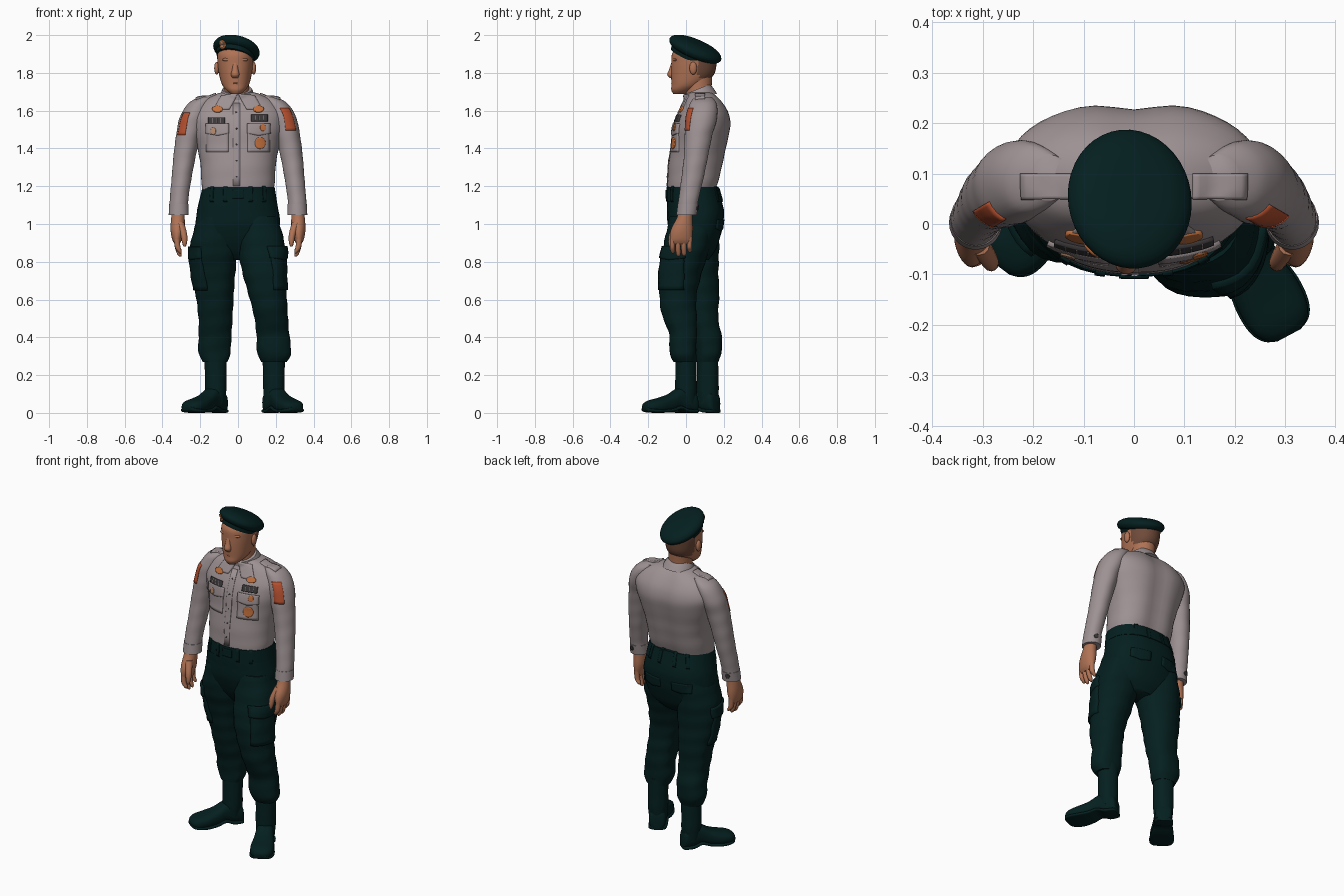
import bpy, bmesh
from math import sin, cos, pi, exp, sqrt, radians, copysign
from mathutils import Matrix, Vector
from mathutils.bvhtree import BVHTree

if "Cube" in bpy.data.objects:
    bpy.data.objects.remove(bpy.data.objects["Cube"])


def material(name, *rgb):
    m = bpy.data.materials.new(name)
    m.use_nodes = True
    m.diffuse_color = (*rgb, 1)
    m.node_tree.nodes["Principled BSDF"].inputs["Base Color"].default_value = (*rgb, 1)
    return m


SHIRT = material("grey shirt cloth", .34, .285, .292)
GREEN = material("dark green cloth", .0015, .014, .014)
SKIN = material("skin", .43, .17, .09)
HAIR = material("short brown hair", .16, .07, .042)
ORANGE = material("orange badge", .54, .16, .045)
RED = material("red sleeve patch", .46, .08, .028)
DARK = material("dark ribbon", .045, .04, .042)
TAN = material("tan metal", .45, .25, .15)

surfaces = []  # ray targets that fitted plates are laid on


def finish(name, bm, mat, angle=50):
    bmesh.ops.recalc_face_normals(bm, faces=bm.faces)
    mesh = bpy.data.meshes.new(name)
    bm.to_mesh(mesh)
    bm.free()
    mesh.materials.append(mat)
    mesh.shade_smooth()
    mesh.set_sharp_from_angle(angle=radians(angle))
    obj = bpy.data.objects.new(name, mesh)
    bpy.context.collection.objects.link(obj)
    return obj


def spline(rings, steps):
    """Catmull-Rom interpolation between rings."""
    rows = [Vector(r) for r in rings]
    out = []
    for i in range(len(rows) - 1):
        a, b, c = rows[max(i - 1, 0)], rows[i], rows[i + 1]
        d = rows[min(i + 2, len(rows) - 1)]
        for k in range(steps):
            t = k / steps
            out.append(b + (c - a) * (t / 2) + (a * 2 - b * 5 + c * 4 - d) * (t * t / 2)
                       + (b * 3 - a - c * 3 + d) * (t ** 3 / 2))
    return out + [rows[-1]]


def loft(name, rings, mat, power=2.0, sides=28, steps=4, fold=0, groove=0, matrix=None):
    """Skin over oval rings given as (x, y, z, half width, half depth)."""
    bm = bmesh.new()
    loops = []
    for x, y, z, rx, ry in spline(rings, steps):
        loop = []
        for k in range(sides):
            a = 2 * pi * k / sides
            c, s = cos(a), sin(a)
            w = 1 + fold * sin(2 * a + 30 * z) * cos(38 * z - 3 * a)
            px = rx * w * copysign(abs(c) ** (2 / power), c)
            py = ry * w * copysign(abs(s) ** (2 / power), s)
            if s > 0:
                py -= groove * exp(-(px / .06) ** 2)
            loop.append(bm.verts.new((x + px, y + py, z)))
        loops.append(loop)
    for lo, hi in zip(loops, loops[1:]):
        for k in range(sides):
            j = (k + 1) % sides
            bm.faces.new((lo[k], lo[j], hi[j], hi[k]))
    bm.faces.new(loops[0])
    bm.faces.new(loops[-1])
    if matrix:
        bm.transform(matrix)
    surfaces.append(BVHTree.FromBMesh(bm))
    return finish(name, bm, mat)


def ball(name, at, size, mat):
    bm = bmesh.new()
    bmesh.ops.create_uvsphere(bm, u_segments=16, v_segments=10, radius=1)
    bm.transform(Matrix.Translation(at) @ Matrix.Diagonal((*size, 1)))
    return finish(name, bm, mat)


def plate(name, at, facing, w, h, mat, raised=.004, disc=False, shear=0, point=0):
    """Thin patch wrapped on whatever surface lies behind it."""
    facing = Vector(facing).normalized()
    up = Vector((0, 1, 0)) if abs(facing.z) > .9 else Vector((0, 0, 1))
    right = up.cross(facing).normalized()
    up = facing.cross(right)
    bm = bmesh.new()
    bmesh.ops.create_grid(bm, x_segments=8, y_segments=8, size=1)
    for v in bm.verts:
        a, b = v.co.x, v.co.y
        if disc:
            a, b = a * sqrt(1 - b * b / 2), b * sqrt(1 - a * a / 2)
        if b < 0:
            b *= 1 + point * (1 - abs(a))
        p = Vector(at) + right * (a * w / 2 + shear * b) + up * (b * h / 2)
        start = p + facing * .3
        hits = [t.ray_cast(start, -facing, .5) for t in surfaces]
        hits = [hit for hit in hits if hit[0]]
        v.co = min(hits, key=lambda hit: hit[3])[0] if hits else p
    obj = finish(name, bm, mat, 35)
    mod = obj.modifiers.new("thickness", 'SOLIDIFY')
    mod.thickness, mod.offset = raised * 2, 0
    return obj


def mirrored(rings, s):
    return [(s * r[0], *r[1:]) for r in rings]


SIDES = (("left", 1), ("right", -1))
FRONT, BACK = (0, -1, 0), (0, 1, 0)

# Trousers
loft("trouser_seat", [(0, .06, .81, .1, .06), (0, .055, .87, .185, .105), (0, .05, .98, .222, .143),
                      (0, .05, 1.08, .214, .15), (0, .035, 1.19, .188, .133)], GREEN, 2.3, fold=.01)
LEFT_LEG = [(.11, .035, 1.04, .1, .12), (.125, .005, .89, .125, .125), (.136, -.03, .75, .115, .115),
            (.156, -.043, .62, .1, .098), (.172, -.035, .52, .09, .092), (.184, -.015, .42, .087, .074),
            (.192, -.016, .32, .09, .07), (.192, -.005, .27, .068, .06)]
RIGHT_LEG = [(-.11, .05, 1.04, .1, .125), (-.125, .05, .89, .125, .124), (-.13, .065, .75, .116, .105),
             (-.125, .08, .62, .1, .095), (-.12, .092, .5, .09, .08), (-.122, .115, .4, .087, .076),
             (-.124, .12, .32, .085, .068), (-.12, .115, .27, .065, .058)]
for (side, s), rings in zip(SIDES, (LEFT_LEG, RIGHT_LEG)):
    loft(side + "_trouser_leg", rings, GREEN, 2.2, steps=7, fold=.035)

# Boots: shaft, then a foot swept from heel to toe
for side, x, y, dx, dy in (("left", .19, 0, .47, -.883), ("right", -.118, .115, -.6, -.8)):
    loft(side + "_boot_shaft", [(x, y, .31, .06, .056), (x, y, .2, .057, .056),
                                (x, y, .12, .056, .058), (x, y, .05, .05, .052)], GREEN, fold=.015)
    frame = Matrix(((-dy, 0, dx, x), (dx, 0, dy, y), (0, 1, 0, 0), (0, 0, 0, 1)))
    foot = [(-.058, .03, 0, .07), (-.045, .046, 0, .11), (.005, .05, .002, .14), (.05, .05, .018, .13),
            (.1, .057, .005, .1), (.16, .066, 0, .08), (.21, .062, .002, .068), (.238, .046, .006, .055),
            (.25, .022, .014, .042)]
    loft(side + "_boot_foot", [(0, (lo + hi) / 2, u, w, (hi - lo) / 2) for u, w, lo, hi in foot],
         GREEN, 2.6, matrix=frame)
    loft(side + "_boot_sole", [(0, lo + .01, u, w + .004, .01) for u, w, lo, hi in foot],
         GREEN, 4, matrix=frame)

# Shirt body and sleeves
loft("shirt_body", [(0, .033, 1.18, .189, .132), (0, .042, 1.23, .195, .14), (0, .055, 1.32, .2, .148),
                    (0, .071, 1.41, .218, .15), (0, .086, 1.51, .245, .155), (0, .095, 1.58, .25, .14),
                    (0, .093, 1.645, .205, .106), (0, .085, 1.685, .125, .078), (0, .075, 1.7, .07, .06)],
     SHIRT, 2.3, sides=48, fold=.008, groove=.016)
SLEEVE = [(.165, .092, 1.672, .04, .045), (.203, .09, 1.638, .06, .07), (.238, .082, 1.565, .07, .082),
          (.263, .066, 1.47, .065, .073), (.283, .053, 1.36, .059, .064), (.298, .036, 1.25, .053, .059),
          (.312, .014, 1.13, .049, .053), (.314, .004, 1.05, .05, .052)]
for side, s in SIDES:
    loft(side + "_sleeve", mirrored(SLEEVE, s), SHIRT, steps=7, fold=.02)
    loft(side + "_cuff", mirrored([(.313, .011, 1.105, .051, .055), (.314, .003, 1.047, .053, .054)], s), SHIRT)
    plate(side + "_cuff_button", (s * .325, .055, 1.085), (s * .3, 1, 0), .026, .026, DARK, .004, True)

# Belt with loops and buckle
loft("belt", [(.003, .035, 1.195, .191, .138), (0, .045, 1.12, .206, .15)], GREEN, 2.35, sides=40)
for i, a in enumerate((-.75, -.35, .35, .75, 2.5, 2.9, 3.4, 3.8)):
    plate(f"belt_loop_{i}", (.19 * sin(a), .04 - .14 * cos(a), 1.158), (sin(a), -cos(a), 0),
          .02, .08, GREEN, .004)
plate("belt_buckle", (0, -.1, 1.158), FRONT, .06, .045, GREEN, .005)

# Trouser pockets
for side, s in SIDES:
    y = -.03 - s * .05
    plate(side + "_cargo_pocket", (s * .225, y, .75), (s * .75, -.66, 0), .14, .2, GREEN, .009)
    plate(side + "_cargo_flap", (s * .225, y, .85), (s * .75, -.66, 0), .15, .06, GREEN, .013, point=.3)
    plate(side + "_back_pocket_flap", (s * .1, .19, 1.0), BACK, .12, .05, GREEN, .006, point=.5)

# Collar, neck and shoulder straps
loft("collar_band", [(0, 0, -.035, .098, .09), (0, 0, 0, .088, .082), (0, 0, .025, .078, .074)], SHIRT,
     matrix=Matrix.Translation((-.004, .068, 1.69)) @ Matrix.Rotation(.38, 4, 'X'))
plate("shirt_placket", (-.008, -.06, 1.42), FRONT, .036, .44, SHIRT, .003)
for side, s in SIDES:
    plate(side + "_collar_wing", (s * .066, -.02, 1.648), (0, -1, .4), .085, .085, SHIRT, .006,
          shear=-s * .022)
    plate(side + "_shoulder_strap", (s * .165, .075, 1.66), (s * .3, 0, 1), .11, .05, SHIRT, .007)
    # Chest pockets and insignia
    plate(side + "_chest_pocket", (s * .108, -.06, 1.44), FRONT, .115, .12, SHIRT, .005)
    plate(side + "_chest_flap", (s * .108, -.06, 1.505), FRONT, .122, .05, SHIRT, .009, point=.5)
    z = 1.552 + s * .007
    plate(side + "_ribbon_bar", (s * .112, -.05, z), FRONT, .088, .034, DARK, .008)
    plate(side + "_collar_badge", (s * .108, -.03, 1.606), FRONT, .054, .032, ORANGE, .009, True)
    plate(side + "_sleeve_patch", (s * .29, .008 - s * .008, 1.542 + s * .012), (s * .86, -.5, 0),
          .046, .118, RED, .003)
    plate(side + "_pocket_badge", (s * .128, -.06, 1.5 + s * .009), FRONT, .028, .036,
          ORANGE if s > 0 else TAN, .013, True)
    for i in range(3):
        plate(f"{side}_ribbon_stripe_{i}", (s * (.09 + .022 * i), -.05, z), FRONT,
              .003, .026, SHIRT, .009)
plate("large_medal", (.115, -.06, 1.428), FRONT, .054, .062, ORANGE, .01, True)
for i in range(5):
    plate(f"shirt_button_{i}", (-.008, -.06, 1.25 + .085 * i), FRONT, .009, .009, DARK, .005, True)

# Hands
PALM = [(.315, 0, 1.08, .032, .035), (.318, -.008, 1.03, .036, .042), (.32, -.022, .97, .037, .058),
        (.323, -.027, .92, .026, .058), (.322, -.027, .895, .014, .05)]
THUMB = [(.308, -.04, 1.01, .022, .022), (.288, -.07, .95, .018, .018),
         (.283, -.08, .905, .014, .014), (.283, -.082, .88, .006, .006)]
for side, s in SIDES:
    loft(side + "_palm", mirrored(PALM, s), SKIN)
    loft(side + "_thumb", mirrored(THUMB, s), SKIN, sides=12)
    for i, tip in enumerate((.845, .828, .83, .85)):
        y = -.07 + .03 * i
        finger = [(.324, y, .93, .015, .014), (.32, y - .002, .88, .015, .014),
                  (.31, y, tip + .012, .012, .012), (.305, y, tip, .005, .005)]
        loft(f"{side}_finger_{i}", mirrored(finger, s), SKIN, sides=12)

# Head: the rear of the scalp is cropped hair
loft("neck", [(-.005, .075, 1.63, .07, .07), (-.008, .066, 1.71, .066, .07),
              (-.012, .062, 1.8, .068, .078)], SKIN)
head = loft("head", [(-.012, -.035, 1.688, .026, .032), (-.012, -.018, 1.71, .052, .06),
                     (-.013, .008, 1.74, .072, .085), (-.014, .034, 1.79, .086, .113),
                     (-.014, .042, 1.85, .094, .12), (-.014, .042, 1.9, .094, .116),
                     (-.014, .03, 1.935, .07, .08)], SKIN, 2.15, sides=36, steps=6)
head.data.materials.append(HAIR)
for f in head.data.polygons:
    f.material_index = int(f.center.y > .065 and f.center.z > 1.77)
loft("nose", [(-.015, -.066, 1.865, .012, .008), (-.015, -.073, 1.82, .017, .016),
              (-.015, -.079, 1.79, .022, .021), (-.015, -.072, 1.772, .015, .012)], SKIN, sides=14)
ball("lips", (-.014, -.061, 1.745), (.028, .018, .008), SKIN)
ball("chin", (-.013, -.053, 1.712), (.026, .022, .017), SKIN)
for side, s in SIDES:
    ball(side + "_ear", (-.015 + s * .098, .038, 1.825), (.013, .02, .034), SKIN)
    ball(side + "_brow", (-.015 + s * .036, -.055, 1.87), (.032, .015, .01), SKIN)

# Beret, tipped to the back and to one side
tilt = Matrix.Translation((-.008, .05, 1.926)) @ Matrix.Rotation(-.4, 4, 'X') @ Matrix.Rotation(.2, 4, 'Y')
loft("beret_crown", [(0, 0, -.03, .105, .118), (0, 0, -.02, .118, .138), (0, 0, 0, .125, .148),
                     (0, 0, .022, .112, .132), (0, 0, .038, .075, .09), (0, 0, .043, .02, .025)],
     GREEN, sides=40, matrix=tilt)
loft("beret_band", [(0, -.005, -.05, .099, .115), (0, -.005, -.022, .104, .12)], GREEN, sides=40, matrix=tilt)
plate("beret_badge", (-.085, -.06, 1.95), (-.35, -1, 0), .04, .047, ORANGE, .005, True)
plate("beret_badge_centre", (-.085, -.06, 1.95), (-.35, -1, 0), .026, .032, TAN, .007, True)
